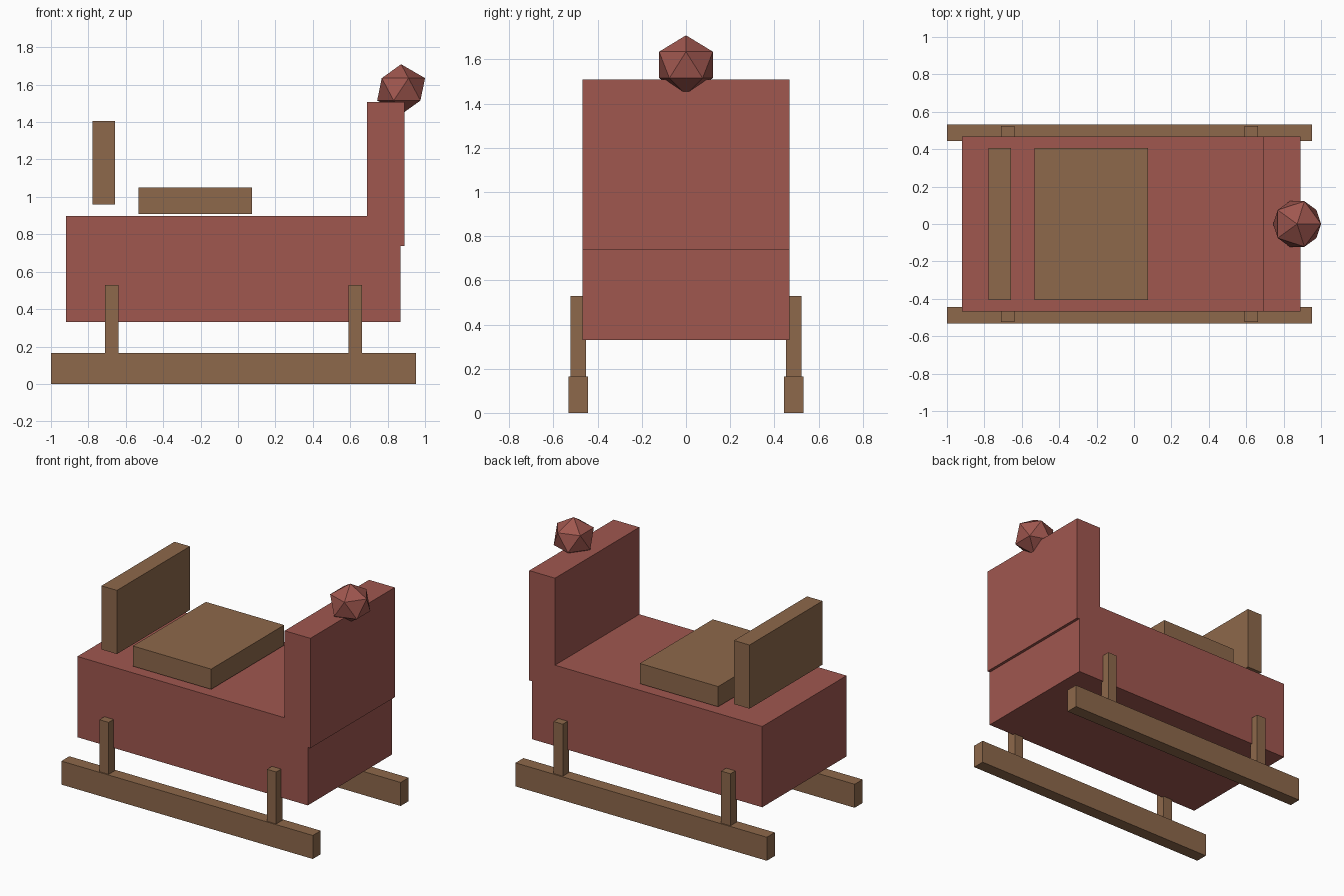
import bpy

if "Cube" in bpy.data.objects:
    bpy.data.objects.remove(bpy.data.objects["Cube"])


def material(name, rgb):
    m = bpy.data.materials.new(name)
    m.diffuse_color = (*rgb, 1.0)
    m.use_nodes = True
    m.node_tree.nodes["Principled BSDF"].inputs["Base Color"].default_value = m.diffuse_color
    return m


RED = material("dull red", (0.35, 0.095, 0.078))
BROWN = material("wood brown", (0.27, 0.14, 0.07))


def box(name, x, y, z, mat):
    """Box from (min, max) ranges on each axis."""
    bpy.ops.mesh.primitive_cube_add(size=1, location=[sum(r) / 2 for r in (x, y, z)])
    ob = bpy.context.object
    ob.name = name
    ob.scale = [r[1] - r[0] for r in (x, y, z)]
    bpy.ops.object.transform_apply(location=False, rotation=False, scale=True)
    ob.data.materials.append(mat)
    return ob


# Sleigh body and tall dash panel
box("body", (-0.92, 0.87), (-0.468, 0.468), (0.33, 0.897), RED)
box("dash_panel", (0.69, 0.89), (-0.468, 0.468), (0.737, 1.508), RED)

# Seat cushion and backrest, hovering just above the body
box("seat", (-0.533, 0.075), (-0.405, 0.405), (0.908, 1.05), BROWN)
box("backrest", (-0.777, -0.657), (-0.405, 0.405), (0.96, 1.407), BROWN)

# Runners with two posts on each side
for side, s in (("left", 1), ("right", -1)):
    box(side + "_runner", (-1.0, 0.953), sorted((0.443 * s, 0.531 * s)), (0, 0.165), BROWN)
    for end, x in (("rear", -0.675), ("front", 0.627)):
        box(f"{side}_{end}_post", (x - 0.036, x + 0.036),
            sorted((0.452 * s, 0.523 * s)), (0.15, 0.53), BROWN)

# Faceted ornament on the dash
bpy.ops.mesh.primitive_ico_sphere_add(subdivisions=1, radius=1, location=(0.872, 0, 1.575))
ornament = bpy.context.object
ornament.name = "dash_ornament"
ornament.scale = (0.143, 0.143, 0.134)
bpy.ops.object.transform_apply(location=False, rotation=False, scale=True)
ornament.data.materials.append(RED)
